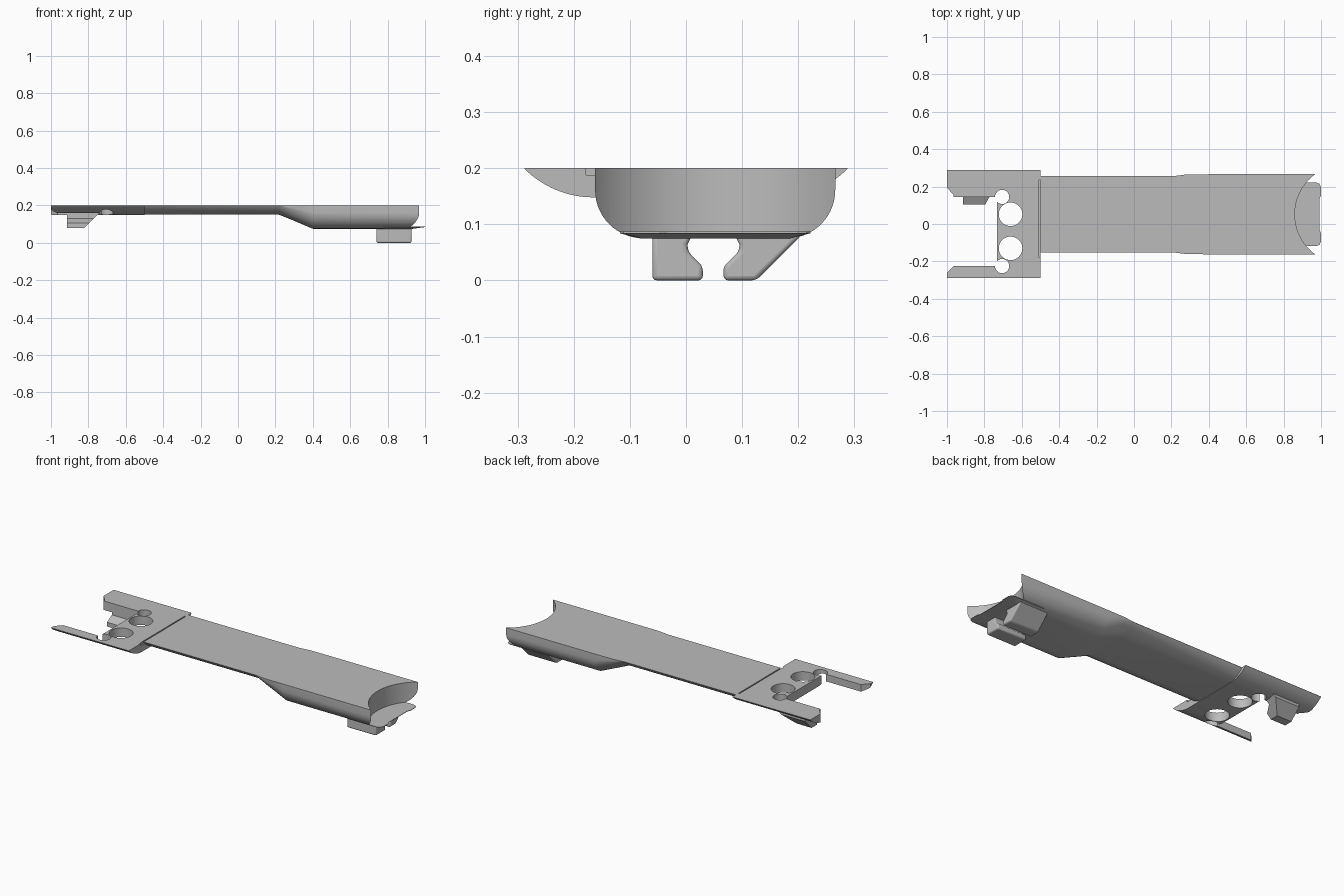
import bpy, bmesh, math

if "Cube" in bpy.data.objects:
    bpy.data.objects.remove(bpy.data.objects["Cube"], do_unlink=True)

grey = bpy.data.materials.new("plain_grey")
grey.use_nodes = True
COLOUR = (0.5, 0.5, 0.5, 1)
grey.diffuse_color = COLOUR
grey.node_tree.nodes["Principled BSDF"].inputs["Base Color"].default_value = COLOUR

TOP = 0.2
MID = 0.052   # centre line of the long body


def loft(name, rings):
    """Closed solid through a list of equal-length rings."""
    bm = bmesh.new()
    loops = [[bm.verts.new(p) for p in ring] for ring in rings]
    for a, b in zip(loops, loops[1:]):
        for i in range(len(a)):
            j = (i + 1) % len(a)
            bm.faces.new((a[i], a[j], b[j], b[i]))
    bm.faces.new(loops[0])
    bm.faces.new(loops[-1])
    bmesh.ops.recalc_face_normals(bm, faces=bm.faces)
    mesh = bpy.data.meshes.new(name)
    bm.to_mesh(mesh)
    bm.free()
    mesh.materials.append(grey)
    obj = bpy.data.objects.new(name, mesh)
    bpy.context.collection.objects.link(obj)
    return obj


def section(x, mid, half, bottom, run, wall, steps=14):
    """Flat-topped trough section with arcs that meet a flat bottom."""
    h = wall - bottom
    r = (run * run + h * h) / (2 * h)
    sweep = math.asin(min(1, run / r))
    side = [(half, TOP)]
    for i in range(steps + 1):
        a = sweep * (1 - i / steps)
        side.append((half - run + r * math.sin(a), bottom + r - r * math.cos(a)))
    pts = side + [(-y, z) for y, z in reversed(side)]
    return [(x, mid + y, z) for y, z in pts]


def plate(name, outline, low, high):
    return loft(name, [[(x, y, z) for x, y in outline] for z in (low, high)])


def disc(x, y, r, n=48):
    return [(x + r * math.cos(2 * math.pi * i / n),
             y + r * math.sin(2 * math.pi * i / n)) for i in range(n)]


def activate(obj):
    bpy.ops.object.select_all(action='DESELECT')
    obj.select_set(True)
    bpy.context.view_layer.objects.active = obj


def cut(obj, outline, low=-0.1, high=0.3):
    tool = plate("cutter", outline, low, high)
    tool.hide_render = True
    mod = obj.modifiers.new("cut", 'BOOLEAN')
    mod.operation, mod.solver, mod.object = 'DIFFERENCE', 'EXACT', tool
    activate(obj)
    bpy.ops.object.modifier_apply(modifier=mod.name)
    bpy.data.objects.remove(tool, do_unlink=True)


def smooth(obj, degrees=25):
    activate(obj)
    bpy.ops.object.shade_smooth_by_angle(angle=math.radians(degrees))


# Long body: shallow half, ramp, deep half
body = loft("long_body", [
    section(-0.5, MID, 0.205, 0.15, 0.10, 0.199),
    section(0.22, MID, 0.205, 0.15, 0.10, 0.199),
    section(0.28, MID, 0.213, 0.126, 0.095, 0.188),
    section(0.40, MID, 0.214, 0.075, 0.086, 0.161),
    section(0.97, MID, 0.214, 0.075, 0.086, 0.161)])
cut(body, disc(1.125, MID, 0.265, 128))   # concave end
smooth(body)

# Thin tongue below the concave end
half_edge = [(0.78, 0.17), (0.975, 0.17), (0.992, 0.163), (1.0, 0.145),
             (1.0, 0.10), (0.992, 0.085)]
edge = [(x, MID + y) for x, y in half_edge] + \
       [(x, MID - y) for x, y in reversed(half_edge)]
tongue = loft("end_tongue", [
    [(min(x, 0.93), MID + (y - MID) * 0.78, 0.0745) for x, y in edge],
    [(x, y, 0.084) for x, y in edge],
    [(x, y, 0.087) for x, y in edge]])

# Two jaws of the clip under the deep end
straight_jaw = [(-0.06, 0.083), (-0.06, 0), (0.03, 0), (0.03, 0.025),
                (0.003, 0.052), (0.003, 0.065), (0.012, 0.083)]
slanted_jaw = [(0.067, 0), (0.125, 0), (0.208, 0.083), (0.086, 0.083),
               (0.095, 0.065), (0.095, 0.052), (0.067, 0.025)]
for name, shape in (("straight_jaw", straight_jaw), ("slanted_jaw", slanted_jaw)):
    jaw = loft(name, [[(x, y, z) for y, z in shape] for x in (0.74, 0.928)])
    mod = jaw.modifiers.new("round", 'BEVEL')
    mod.width, mod.segments = 0.008, 3
    smooth(jaw, 40)

# Forked head with an arc-edged underside
head = loft("forked_head", [section(x, 0, 0.288, 0.148, 0.123, 0.199)
                            for x in (-1, -0.5)])
cut(head, [(-1.1, 0.195), (-1, 0.195), (-0.965, 0.155), (-0.965, 0.145),
           (-0.732, 0.145), (-0.732, -0.225), (-0.965, -0.225),
           (-1, -0.262), (-1.1, -0.262)])
for x, y, r in ((-0.705, 0.145, 0.038), (-0.705, -0.225, 0.038),
                (-0.66, 0.052, 0.063), (-0.66, -0.13, 0.063)):
    cut(head, disc(x, y, r))
# Narrow groove where the head meets the body
cut(head, [(-0.507, -0.178), (-0.45, -0.178), (-0.45, 0.235), (-0.507, 0.235)], 0.188)
smooth(head)

# Hook under the wider arm, with a sloping inner face
hook_shape = [(0.105, 0.08), (0.155, 0.08), (0.215, 0.14), (0.215, 0.158),
              (0.15, 0.158), (0.15, 0.13), (0.105, 0.105)]
hook = loft("arm_hook", [
    [(-0.915, y, z) for y, z in hook_shape],
    [(-0.82 + (z - 0.08), y, z) for y, z in hook_shape]])
